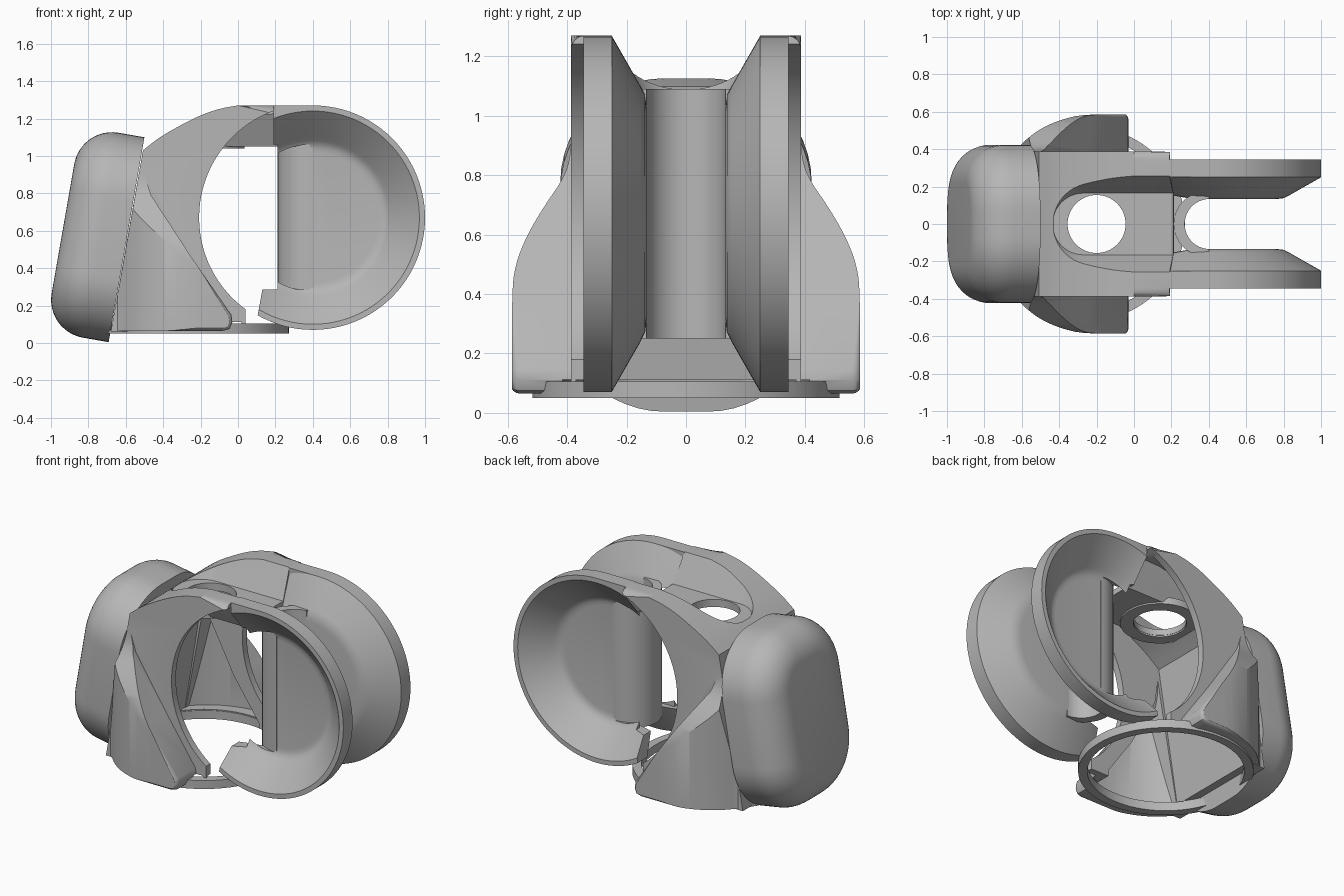
import bpy, bmesh, math
from mathutils import Vector, Matrix

cube = bpy.data.objects.get("Cube")
if cube:
    bpy.data.objects.remove(cube, do_unlink=True)

grey = bpy.data.materials.new("plain_grey")
grey.use_nodes = True
grey.diffuse_color = (0.47, 0.47, 0.47, 1)
grey.node_tree.nodes["Principled BSDF"].inputs["Base Color"].default_value = (0.47, 0.47, 0.47, 1)

CX, CZ, R = 0.4, 0.67, 0.6      # axis of the two side cups


def loft(name, loops, bevel=0, test=None):
    """Closed solid through a list of equal point rings."""
    bm = bmesh.new()
    rings = [[bm.verts.new(p) for p in ring] for ring in loops]
    n = len(rings[0])
    for a, b in zip(rings, rings[1:]):
        for i in range(n):
            bm.faces.new((a[i], a[(i + 1) % n], b[(i + 1) % n], b[i]))
    bm.faces.new(rings[0])
    bm.faces.new(rings[-1])
    if bevel:
        caps = set(rings[0]), set(rings[-1])
        edges = [e for e in bm.edges
                 if any(set(e.verts) <= c for c in caps)
                 and (test is None or test(sum((v.co for v in e.verts), Vector()) / 2))]
        bmesh.ops.bevel(bm, geom=edges, offset=bevel, segments=4, profile=0.5, affect='EDGES')
    bmesh.ops.recalc_face_normals(bm, faces=bm.faces[:])
    mesh = bpy.data.meshes.new(name)
    bm.to_mesh(mesh)
    bm.free()
    mesh.materials.append(grey)
    obj = bpy.data.objects.new(name, mesh)
    bpy.context.scene.collection.objects.link(obj)
    return obj


def prism(name, pts, axis, lo, hi, **kw):
    """Extrude a 2D outline along x, y or z."""
    put = {'x': lambda p, h: (h, p[0], p[1]),
           'y': lambda p, h: (p[0], h, p[1]),
           'z': lambda p, h: (p[0], p[1], h)}[axis]
    return loft(name, [[put(p, h) for p in pts] for h in (lo, hi)], **kw)


def circle(x, y, r, n=72):
    return [(x + r * math.cos(2 * math.pi * i / n), y + r * math.sin(2 * math.pi * i / n))
            for i in range(n)]


def smooth(pts, times=2):
    """Round an open outline by corner cutting, keeping its ends."""
    for _ in range(times):
        out = [pts[0]]
        for p, q in zip(pts, pts[1:]):
            for t in (0.25, 0.75):
                out.append((p[0] + (q[0] - p[0]) * t, p[1] + (q[1] - p[1]) * t))
        pts = out + [pts[-1]]
    return pts


def boolean(obj, tool, op):
    """Apply a boolean and discard the tool."""
    mod = obj.modifiers.new(op, 'BOOLEAN')
    mod.object, mod.operation, mod.solver = tool, op, 'EXACT'
    bpy.context.view_layer.update()
    dg = bpy.context.evaluated_depsgraph_get()
    mesh = bpy.data.meshes.new_from_object(obj.evaluated_get(dg))
    obj.modifiers.clear()
    obj.data = mesh
    bpy.data.objects.remove(tool, do_unlink=True)
    return obj


def both(pts, flip):
    """Mirror a half outline across the centre plane."""
    return pts + [flip(p) for p in reversed(pts)]


def u_shape(cx, r, end):
    """Round-nosed plan outline running towards +x."""
    arc = [(cx + r * math.cos(a), r * math.sin(a))
           for a in (math.pi * (0.5 + i / 24) for i in range(25))]
    return [(end, r)] + arc + [(end, -r)]


def valley(name, r_low, z_low, r_top, z_top):
    """Flared U-shaped trough along the top."""
    return loft(name, [[(x, y, z) for x, y in u_shape(-0.27, r, 1.2)]
                       for r, z in ((r_low, z_low), (r_top, z_top))])


def ears(name, outline, t, bevel):
    """Swelling lower flanks: front outline trimmed by end and plan outlines."""
    side = smooth([(0.0, 0.585), (0.4, 0.587), (0.5, 0.575), (0.6, 0.535), (0.7, 0.475),
                   (0.79, 0.412), (0.87, 0.387), (1.1, 0.375)])
    plan = smooth([(-0.75, 0.33), (-0.64, 0.385), (-0.58, 0.45), (-0.5, 0.51), (-0.4, 0.555),
                   (-0.27, 0.588), (0.1, 0.588)])
    ear = prism(name, outline, 'y', -0.59 + t, 0.59 - t, bevel=bevel)
    end = both([(y - t, z) for z, y in side], lambda p: (-p[0], p[1]))
    top = both([(x, y - t) for x, y in plan], lambda p: (p[0], -p[1]))
    boolean(ear, prism("trim", end, 'x', -1, 1), 'INTERSECT')
    return boolean(ear, prism("trim", top, 'z', -0.2, 1.5), 'INTERSECT')


# Main body: outer solid
crown = smooth([(-0.508, 1.03), (-0.42, 1.1), (-0.3, 1.168), (-0.2, 1.218), (-0.1, 1.253), (0.0, 1.27)])
body = prism("main_body", [(-0.68, 0.06)] + crown +
             [(0.19, 1.27), (0.215, 1.04), (0.04, 1.04), (0.04, 0.06)], 'y', -0.387, 0.387,
             bevel=0.045, test=lambda c: c.z > 1.05 and c.x < 0.15)
flank = ears("flank", [(-0.678, 0.065), (-0.52, 0.96), (-0.49, 0.87), (-0.465, 0.79), (-0.25, 0.46),
                       (-0.035, 0.15), (-0.03, 0.11), (-0.045, 0.075), (-0.08, 0.065)], 0, 0.03)
boolean(body, flank, 'UNION')
boolean(body, valley("valley", 0.165, 1.09, 0.272, 1.3), 'DIFFERENCE')

# Main body: hollow interior, with the valley floor kept
inner = [(x + 0.03, z - 0.05) for x, z in crown]
cavity = prism("cavity", [(-0.62, 0.11)] + inner + [(0.3, 1.225), (0.3, 0.11)], 'y', -0.342, 0.342)
boolean(cavity, valley("floor", 0.19, 1.05, 0.315, 1.3), 'DIFFERENCE')
boolean(body, cavity, 'DIFFERENCE')
boolean(body, ears("flank_cavity", [(-0.615, 0.11), (-0.47, 0.9), (-0.45, 0.75), (-0.27, 0.41),
                                    (-0.09, 0.15), (-0.09, 0.11)], 0.04, 0), 'DIFFERENCE')

# Openings: round side windows, top hole, underside
for s in (-1, 1):
    boolean(body, prism("window", circle(CX, CZ, R + 0.008, 96), 'y', *sorted((s * 0.31, s * 0.8))),
            'DIFFERENCE')
boolean(body, prism("hole", circle(-0.2, 0, 0.155), 'z', 0.9, 1.4), 'DIFFERENCE')
boolean(body, prism("underside", circle(-0.245, 0, 0.468), 'z', -0.1, 0.113), 'DIFFERENCE')

# Collar under the top hole and ring under the body
collar = prism("top_hole_collar", circle(-0.2, 0, 0.235), 'z', 1.04, 1.085)
boolean(collar, prism("bore", circle(-0.2, 0, 0.157), 'z', 0.9, 1.4), 'DIFFERENCE')
ring = prism("base_ring", circle(-0.245, 0, 0.517, 96), 'z', 0.05, 0.105)
boolean(ring, prism("bore", circle(-0.245, 0, 0.463, 96), 'z', -0.1, 0.4), 'DIFFERENCE')

# Side cups: flared bowls, trimmed on the inner side, with a flat shoulder on top
bowl = [(0.36, 0.133), (0.4, 0.138), (0.43, 0.153), (R, 0.25), (R, 0.345), (0.57, 0.345),
        (0.432, 0.215), (0.412, 0.195), (0.395, 0.181), (0.375, 0.173), (0.35, 0.17)]
trim = [(-1, 2), (0.19, 2), (0.19, 1.06), (0.21, 1.06), (0.21, 0.285), (0.13, 0.285),
        (0.1, 0.12), (0.17, 0.12), (0.17, -1), (-1, -1)]
NOSE, NOSE_R = 0.385, 0.173     # rounded upright joining the cups
cups = []
for s, side in ((-1, "right"), (1, "left")):
    cup = loft(side + "_cup", [[(x, s * y, z) for x, z in circle(CX, CZ, r, 96)] for r, y in bowl])
    boolean(cup, prism("trim", trim, 'y', -1, 1), 'DIFFERENCE')
    corner = prism("corner", [(0.1, -0.18), (NOSE, -0.18), (NOSE, 0.18), (0.1, 0.18)], 'z', 0.285, 1.06)
    boolean(corner, prism("keep", u_shape(NOSE, NOSE_R - 0.003, 0.6), 'z', 0, 1.4), 'DIFFERENCE')
    boolean(cup, corner, 'DIFFERENCE')
    arc = [(CX - R * math.sin(a), CZ + R * math.cos(a) - 0.01)
           for a in (math.radians(20.5 - 2.05 * i) for i in range(11))]
    lo, hi = sorted((s * 0.25, s * 0.345))
    shoulder = prism(side + "_cup_shoulder", arc + [(CX, 1.27), (0.19, 1.27)], 'y', lo, hi)
    cups += [cup, shoulder]

# Round-nosed upright web with a round-ended groove
web = prism("centre_web", u_shape(NOSE, NOSE_R, 0.4), 'z', 0.25, 1.09)
boolean(web, prism("groove", circle(0.405, 0, 0.134), 'z', 0, 1.4), 'DIFFERENCE')


# Tilted rear pod with rounded back
def pod_ring(inset, depth):
    hw, hh, r = 0.423 - inset, 0.556 - inset, 0.35 - inset
    pts = []
    for k, (sy, sz) in enumerate(((1, 1), (-1, 1), (-1, -1), (1, -1))):
        for i in range(13):
            a = math.pi / 2 * (k + i / 12)
            pts.append(Vector((-depth, sy * (hw - r) + r * math.cos(a), sz * (hh - r) + r * math.sin(a))))
    return pts


steps = [math.pi / 2 * i / 12 for i in range(13)]
RND = 0.205
pod = loft("rear_pod", [pod_ring(0, 0)] + [pod_ring(RND * (1 - math.cos(a)), 0.345 - RND + RND * math.sin(a))
                                           for a in steps])
pod.data.transform(Matrix.Translation((-0.596, 0, 0.552)) @ Matrix.Rotation(math.radians(9.9), 4, 'Y'))

# Smooth shading with crisp edges
bpy.ops.object.select_all(action='DESELECT')
for obj in [body, collar, ring, web, pod] + cups:
    obj.select_set(True)
bpy.context.view_layer.objects.active = body
bpy.ops.object.shade_smooth_by_angle(angle=math.radians(30))
